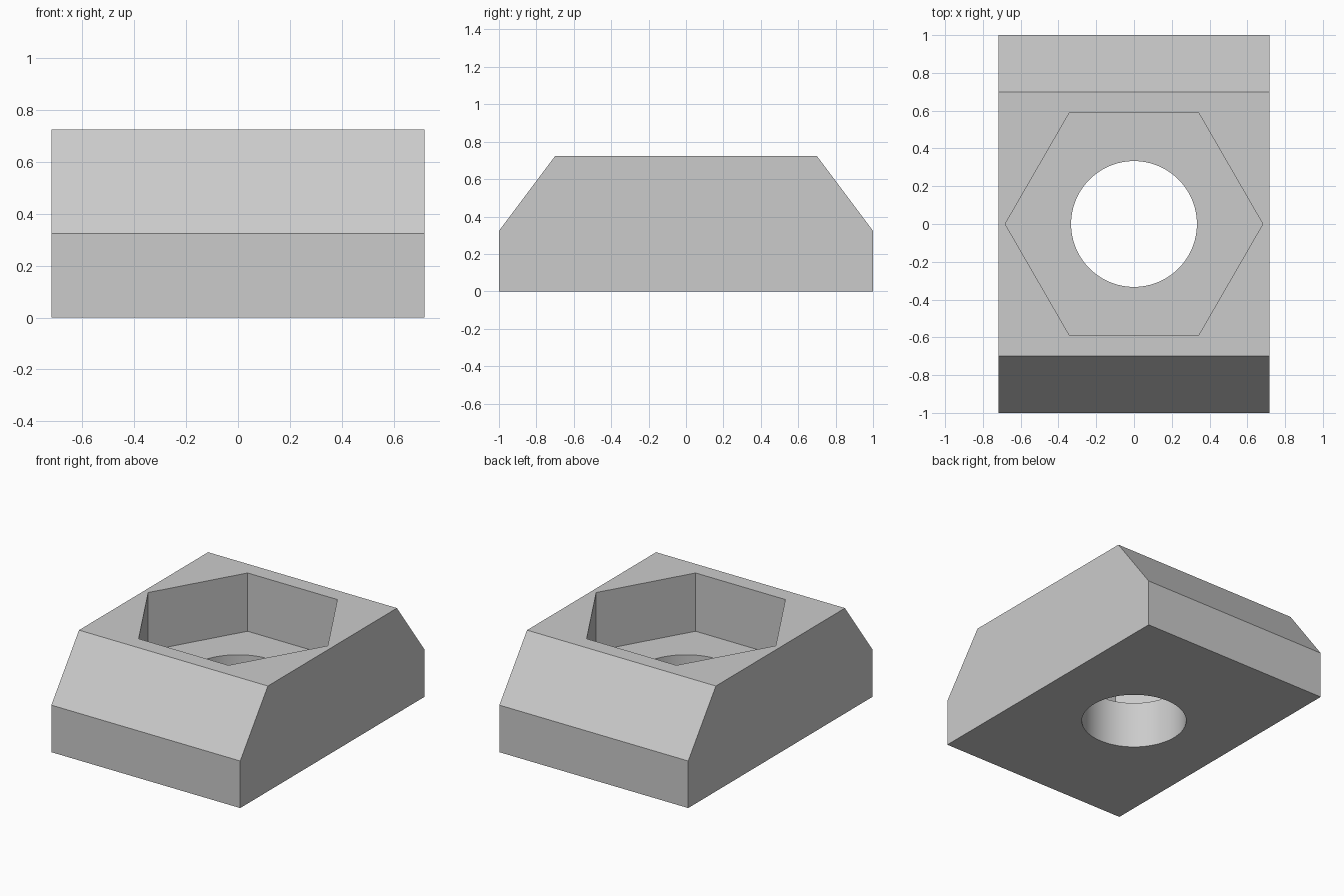
import bpy, bmesh, math

if "Cube" in bpy.data.objects:
    bpy.data.objects.remove(bpy.data.objects["Cube"], do_unlink=True)

HALF_X, SHOULDER, TOP = 0.717, 0.323, 0.723

grey = bpy.data.materials.new("light grey")
grey.use_nodes = True
colour = (0.6, 0.6, 0.6, 1)
grey.diffuse_color = colour
grey.node_tree.nodes["Principled BSDF"].inputs["Base Color"].default_value = colour


def prism(name, points, push):
    """Extrude a closed outline along a vector."""
    bm = bmesh.new()
    face = bm.faces.new([bm.verts.new(p) for p in points])
    moved = bmesh.ops.extrude_face_region(bm, geom=[face])["geom"]
    bmesh.ops.translate(bm, vec=push, verts=[v for v in moved if isinstance(v, bmesh.types.BMVert)])
    bmesh.ops.recalc_face_normals(bm, faces=bm.faces)
    mesh = bpy.data.meshes.new(name)
    bm.to_mesh(mesh)
    bm.free()
    obj = bpy.data.objects.new(name, mesh)
    bpy.context.collection.objects.link(obj)
    mesh.materials.append(grey)
    return obj


def ring(sides, radius, z):
    angles = [2 * math.pi * i / sides for i in range(sides)]
    return [(radius * math.cos(a), radius * math.sin(a), z) for a in angles]


# Block with sloped front and back shoulders
half = [(1, 0), (1, SHOULDER), (0.7, TOP)]
outline = half + [(-y, z) for y, z in reversed(half)]
block = prism("slot_nut_body", [(-HALF_X, y, z) for y, z in outline], (2 * HALF_X, 0, 0))

# Hexagonal pocket and round through hole
cutters = [prism("hex_pocket_cutter", ring(6, 0.682, SHOULDER), (0, 0, 1)),
           prism("bolt_hole_cutter", ring(96, 0.333, -0.5), (0, 0, 2))]
for cutter in cutters:
    cut = block.modifiers.new(cutter.name, "BOOLEAN")
    cut.operation = "DIFFERENCE"
    cut.solver = "EXACT"
    cut.object = cutter

# Bake the cuts into the block, then drop the cutters
bpy.context.view_layer.objects.active = block
block.select_set(True)
for cutter in cutters:
    bpy.ops.object.modifier_apply(modifier=cutter.name)
for cutter in cutters:
    bpy.data.objects.remove(cutter, do_unlink=True)

# Smooth the round bore, keep every other edge crisp
bpy.ops.object.select_all(action="DESELECT")
block.select_set(True)
bpy.ops.object.shade_smooth_by_angle(angle=math.radians(25))
